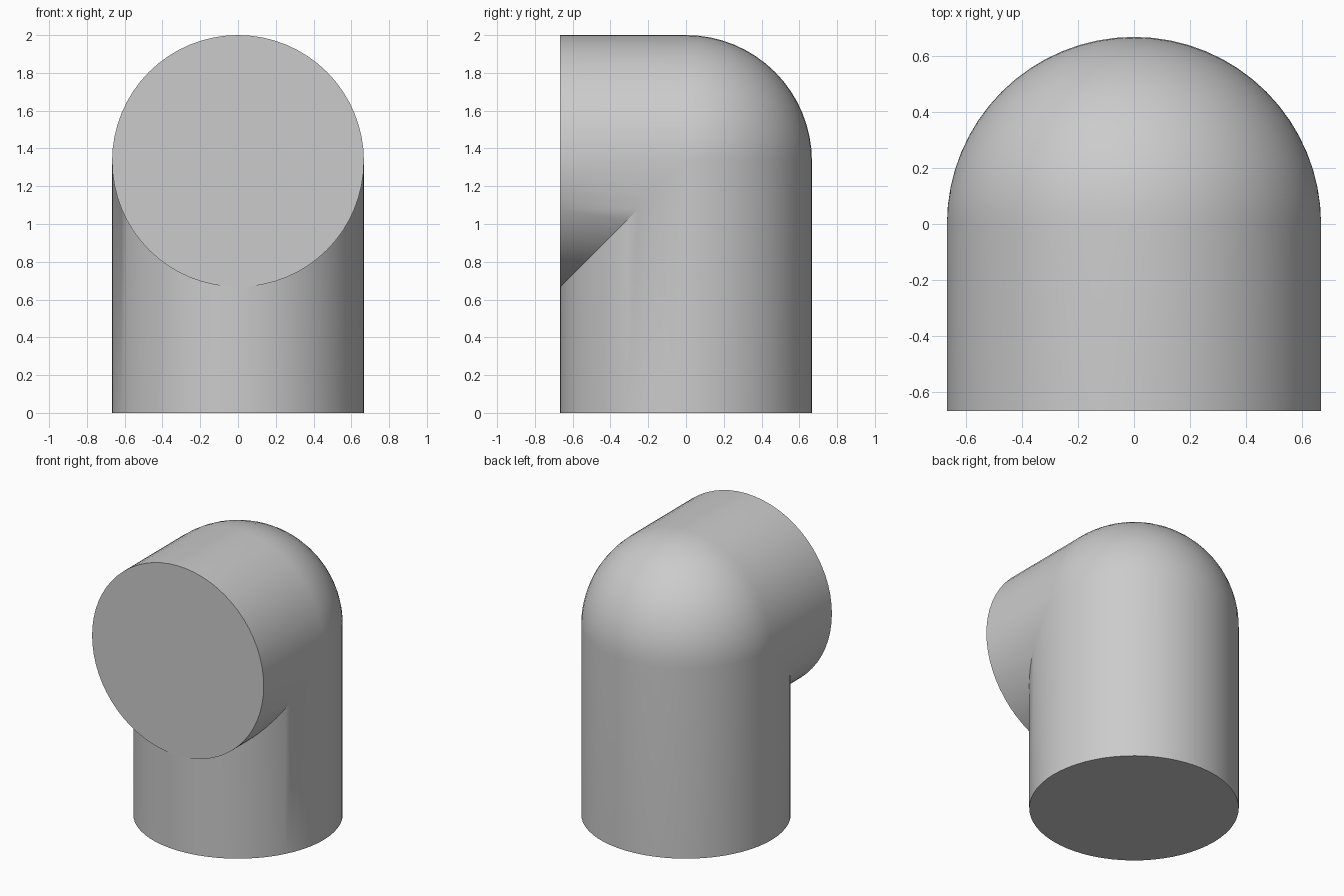
import bpy, bmesh, math

cube = bpy.data.objects.get("Cube")
if cube:
    bpy.data.objects.remove(cube, do_unlink=True)

R = 2 / 3          # pipe radius
ZC = 2 * R         # height of the bend centre
SIDES = 64
STEPS = 16

grey = bpy.data.materials.new("plain grey")
grey.use_nodes = True
colour = (0.6, 0.6, 0.6, 1)
grey.diffuse_color = colour
grey.node_tree.nodes["Principled BSDF"].inputs["Base Color"].default_value = colour

circle = [(R * math.cos(a), R * math.sin(a))
          for a in (2 * math.pi * i / SIDES for i in range(SIDES))]


def bend_ring(t):
    """Outer half turns about the bend centre, inner half stays on the mitre."""
    return [(x, y * math.cos(t), ZC + y * math.sin(t)) if y > 0 else (x, y, ZC + y)
            for x, y in circle]


# Sweep: base, domed elbow, open end of the front arm
rings = [[(x, y, 0) for x, y in circle]]
rings += [bend_ring(math.pi / 2 * k / STEPS) for k in range(STEPS + 1)]
rings.append([(x, -R, ZC + y) for x, y in circle])

bm = bmesh.new()
loops = [[bm.verts.new(p) for p in ring] for ring in rings]
for lower, upper in zip(loops, loops[1:]):
    for i in range(SIDES):
        j = (i + 1) % SIDES
        bm.faces.new((lower[i], lower[j], upper[j], upper[i]))

# Flat end caps
bm.faces.new(loops[0][::-1])
bm.faces.new(loops[-1])

# Weld the still inner half of the bend
bmesh.ops.remove_doubles(bm, verts=bm.verts[:], dist=1e-5)
bmesh.ops.recalc_face_normals(bm, faces=bm.faces[:])

mesh = bpy.data.meshes.new("elbow_pipe")
bm.to_mesh(mesh)
bm.free()
mesh.materials.append(grey)
elbow = bpy.data.objects.new("elbow_pipe", mesh)
bpy.context.collection.objects.link(elbow)

bpy.context.view_layer.objects.active = elbow
elbow.select_set(True)
bpy.ops.object.shade_smooth_by_angle(angle=math.radians(30))
